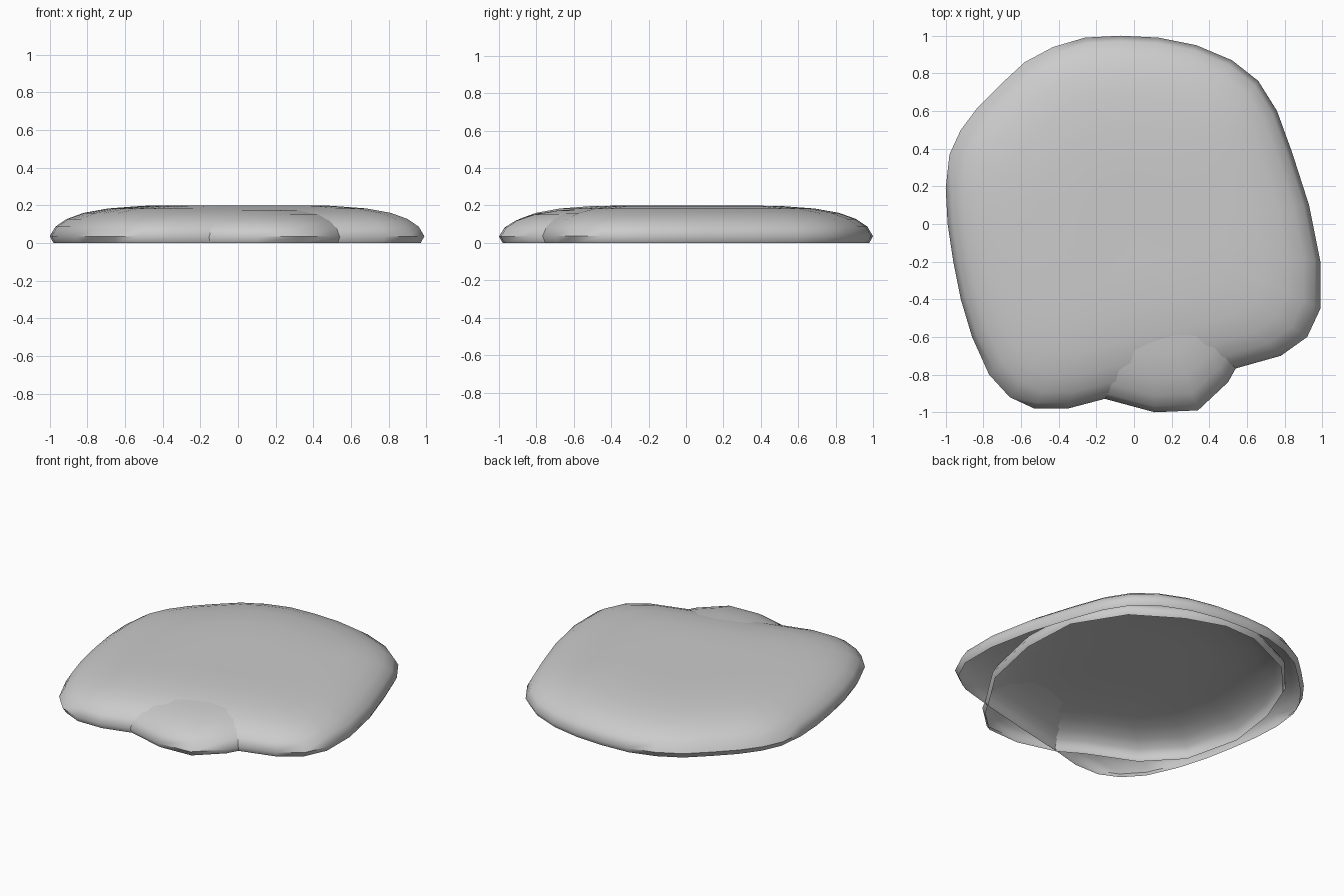
import bpy
import bmesh
import math
from mathutils import Vector

# Remove only the default cube
default_cube = bpy.data.objects.get("Cube")
if default_cube:
    bpy.data.objects.remove(default_cube, do_unlink=True)

# One plain grey stone colour
STONE_GREY = (.6, .6, .6, 1)
grey = bpy.data.materials.new("stone_grey")
grey.use_nodes = True
grey.diffuse_color = STONE_GREY
grey.node_tree.nodes["Principled BSDF"].inputs["Base Color"].default_value = STONE_GREY

# Dome section: (outline scale, height), from the open rim to the top
SECTION = [(.98, 0), (1, .035), (.97, .085), (.91, .125), (.82, .157),
           (.69, .18), (.5, .194), (.25, .196)]

# Wide slab outline, anticlockwise from the back
OUTER = [(-.07, 1), (-.26, .99), (-.43, .94), (-.58, .86), (-.71, .74),
         (-.83, .62), (-.92, .5), (-.98, .37), (-1, .19), (-.99, 0),
         (-.96, -.2), (-.92, -.4), (-.86, -.6), (-.77, -.8), (-.66, -.92),
         (-.53, -.98), (-.35, -.98), (-.16, -.93), (.2, -.85), (.53, -.77),
         (.78, -.7), (.92, -.6), (.99, -.45), (.99, -.2), (.93, .1),
         (.84, .38), (.76, .6), (.66, .76), (.52, .87), (.33, .95), (.13, .99)]

# Inner slab outline, with the lobe that shows at the front
INNER = [(-.2, .93), (-.55, .77), (-.76, .53), (-.87, .25), (-.92, -.1),
         (-.83, -.48), (-.62, -.7), (-.3, -.84), (-.15, -.93), (.11, -1),
         (.34, -.99), (.5, -.84), (.55, -.75), (.73, -.47), (.82, -.05),
         (.8, .34), (.6, .66), (.3, .85), (.04, .94)]


def open_dome(name, outline, height):
    """Stack scaled copies of the outline into a dome without a floor."""
    bm = bmesh.new()
    rings = []
    for scale, z in SECTION:
        rings.append([bm.verts.new((x * scale, y * scale, z * height))
                      for x, y in outline])
    count = len(outline)
    for lower, upper in zip(rings, rings[1:]):
        for i in range(count):
            j = (i + 1) % count
            bm.faces.new((lower[i], lower[j], upper[j], upper[i]))

    # Close the top with a fan around a faintly sunken middle
    middle = bm.verts.new(Vector((0, 0, .192 * height)))
    last = rings[-1]
    for i in range(count):
        bm.faces.new((last[i], last[(i + 1) % count], middle))

    mesh = bpy.data.meshes.new(name)
    bm.to_mesh(mesh)
    bm.free()
    mesh.materials.append(grey)
    dome = bpy.data.objects.new(name, mesh)
    bpy.context.collection.objects.link(dome)

    # Smooth shading that keeps any sharp edges
    bpy.ops.object.select_all(action="DESELECT")
    dome.select_set(True)
    bpy.context.view_layer.objects.active = dome
    bpy.ops.object.shade_smooth_by_angle(angle=math.radians(60))
    return dome


# The two overlapping slabs
open_dome("outer_stone_slab", OUTER, 1.02)
open_dome("inner_stone_slab", INNER, .96)
